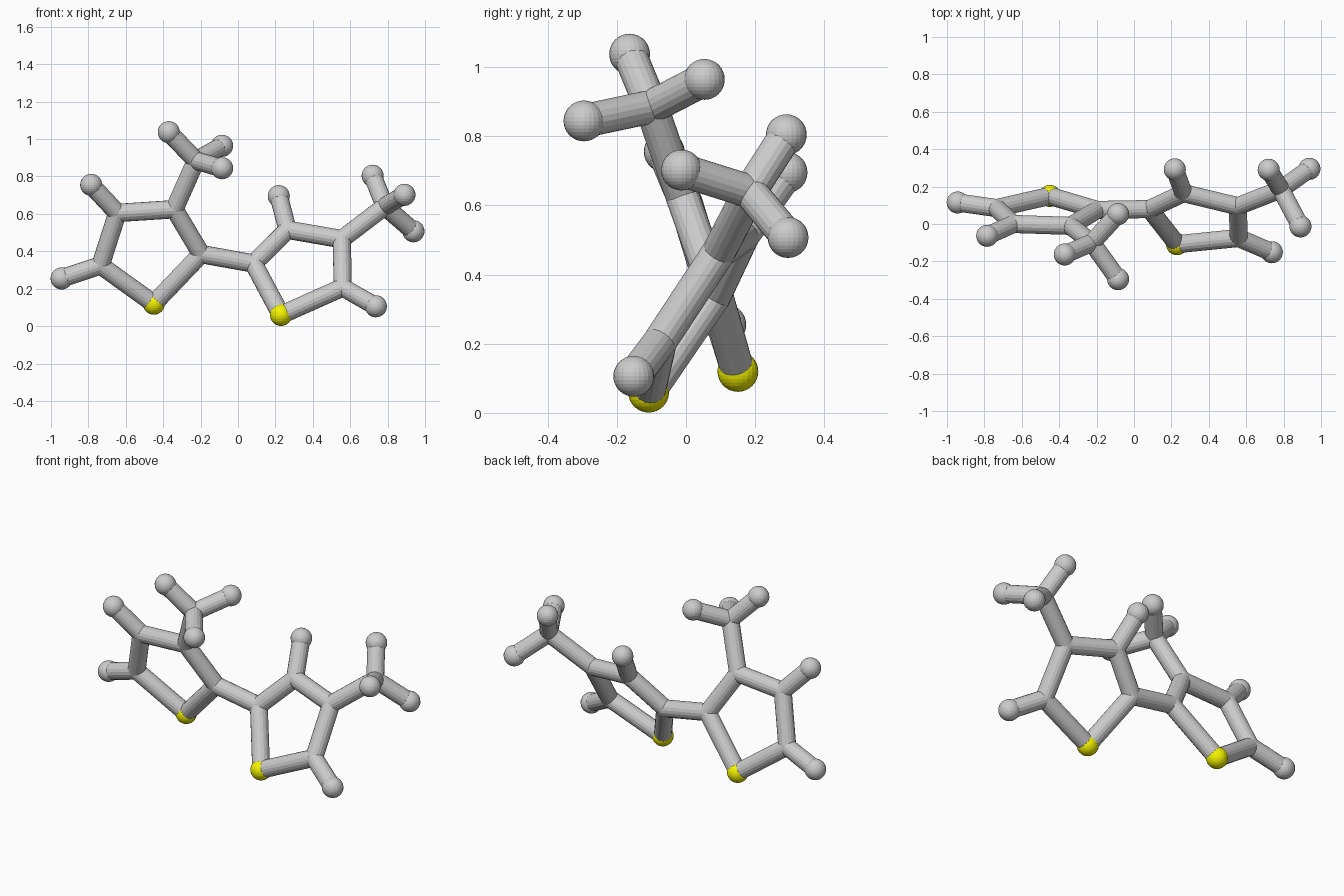
import bpy
from mathutils import Vector

if "Cube" in bpy.data.objects:
    bpy.data.objects.remove(bpy.data.objects["Cube"])

STICK, BALL = 0.049, 0.059

# Joint positions: two five-sided rings, their branches and tips
P = {
    # left ring
    "sl": (-0.45, 0.15, 0.12), "l5": (-0.735, 0.085, 0.325),
    "l4": (-0.645, 0.0, 0.605), "l3": (-0.34, -0.01, 0.625),
    "l2": (-0.197, 0.075, 0.385),
    # left branch
    "lm": (-0.225, -0.1, 0.885),
    # right ring
    "sr": (0.23, -0.108, 0.06), "r5": (0.56, -0.075, 0.207),
    "r4": (0.555, 0.095, 0.465), "r3": (0.265, 0.165, 0.515),
    "r2": (0.083, 0.08, 0.335),
    # right branch
    "rm": (0.785, 0.185, 0.64),
}

# End balls, grouped by the joint they hang from
TIPS = {
    "l5": [(-0.943, 0.115, 0.255)],
    "l4": [(-0.785, -0.063, 0.755)],
    "lm": [(-0.37, -0.163, 1.037), (-0.085, 0.053, 0.964), (-0.085, -0.295, 0.844)],
    "r5": [(0.737, -0.151, 0.106)],
    "r3": [(0.218, 0.292, 0.695)],
    "rm": [(0.72, 0.29, 0.804), (0.89, -0.013, 0.702), (0.938, 0.295, 0.507)],
}

yellow = bpy.data.materials.new("yellow")
yellow.diffuse_color = (0.9, 0.9, 0.0, 1)
yellow.use_nodes = True
yellow.node_tree.nodes["Principled BSDF"].inputs["Base Color"].default_value = yellow.diffuse_color


def ball(name, pos, radius, mat=None):
    bpy.ops.mesh.primitive_uv_sphere_add(segments=24, ring_count=16, radius=radius, location=pos)
    ob = bpy.context.object
    ob.name = name
    if mat:
        ob.data.materials.append(mat)


def stick(name, a, b):
    a, b = Vector(a), Vector(b)
    d = b - a
    bpy.ops.mesh.primitive_cylinder_add(vertices=18, radius=STICK, depth=d.length, location=(a + b) / 2)
    ob = bpy.context.object
    ob.name = name
    ob.rotation_euler = d.to_track_quat('Z', 'Y').to_euler()


# Rings
for side, keys in (("left", ["sl", "l5", "l4", "l3", "l2"]),
                   ("right", ["sr", "r5", "r4", "r3", "r2"])):
    for i, k in enumerate(keys):
        stick(side + "_ring_stick", P[k], P[keys[(i + 1) % 5]])

# Bridge and branch sticks
stick("bridge_stick", P["l2"], P["r2"])
stick("left_branch_stick", P["l3"], P["lm"])
stick("right_branch_stick", P["r4"], P["rm"])

# Joints: yellow ring balls, and grey joints rounded to the stick width
for k, pos in P.items():
    if k[0] == "s":
        ball("yellow_ball", pos, BALL, yellow)
    else:
        ball("joint", pos, STICK)

# Tips
for k, ends in TIPS.items():
    for e in ends:
        stick("tip_stick", P[k], e)
        ball("tip_ball", e, BALL)
